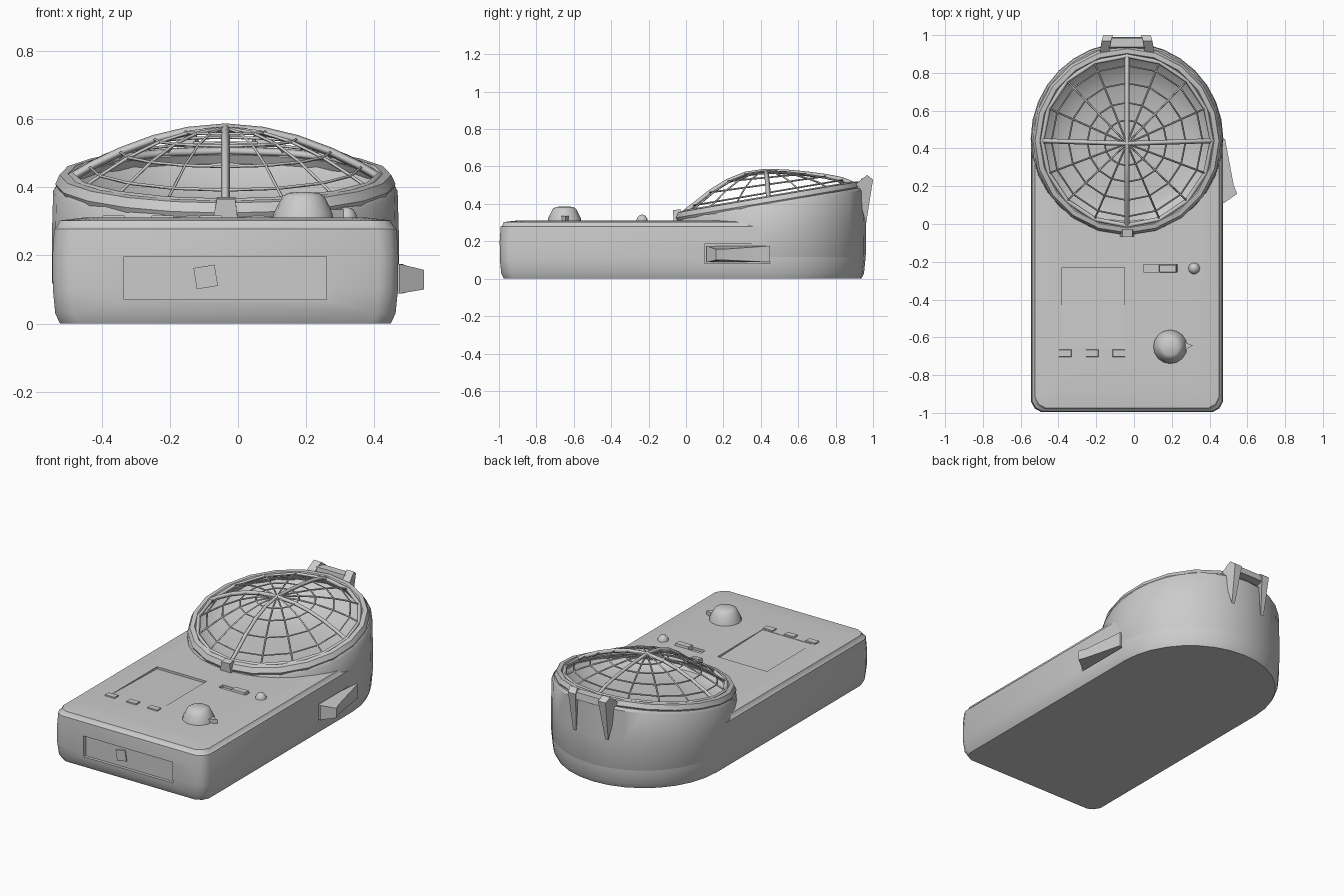
import bpy, bmesh, math
from mathutils import Vector

if "Cube" in bpy.data.objects:
    bpy.data.objects.remove(bpy.data.objects["Cube"])

CX, CY, R, TILT = -0.037, 0.452, 0.508, 0.17   # bowl centre, radius, rim slope
RIM_Y = 0.441                                  # centre of rim collar and cage

grey = bpy.data.materials.new("plain grey")
grey.diffuse_color = (0.6, 0.6, 0.6, 1)
grey.use_nodes = True
grey.node_tree.nodes["Principled BSDF"].inputs["Base Color"].default_value = grey.diffuse_color


def activate(ob):
    bpy.ops.object.select_all(action='DESELECT')
    ob.select_set(True)
    bpy.context.view_layer.objects.active = ob


def finish(name, bm, angle=35):
    bmesh.ops.recalc_face_normals(bm, faces=bm.faces)
    me = bpy.data.meshes.new(name)
    bm.to_mesh(me)
    bm.free()
    me.materials.append(grey)
    ob = bpy.data.objects.new(name, me)
    bpy.context.collection.objects.link(ob)
    activate(ob)
    bpy.ops.object.shade_smooth_by_angle(angle=math.radians(angle))
    return ob


def loft(name, loops, cap=True, closed=False, angle=35):
    """Skin a list of equal length point loops."""
    bm = bmesh.new()
    rows = [[bm.verts.new(p) for p in lp] for lp in loops]
    n = len(rows[0])
    pairs = list(zip(rows, rows[1:])) + ([(rows[-1], rows[0])] if closed else [])
    for a, b in pairs:
        for i in range(n):
            j = (i + 1) % n
            bm.faces.new((a[i], a[j], b[j], b[i]))
    if cap and not closed:
        bm.faces.new(rows[0])
        bm.faces.new(rows[-1])
    return finish(name, bm, angle)


def box(name, x, y, z, top=0.0):
    """Box from ranges, with its top inset."""
    def ring(h, t):
        return [(x[0]+t, y[0]+t, h), (x[1]-t, y[0]+t, h), (x[1]-t, y[1]-t, h), (x[0]+t, y[1]-t, h)]
    return loft(name, [ring(z[0], 0), ring(z[1], top)])


def cut(target, cutter):
    cutter.hide_render = True
    m = target.modifiers.new("cut", 'BOOLEAN')
    m.operation, m.solver, m.object = 'DIFFERENCE', 'EXACT', cutter
    activate(target)
    bpy.ops.object.modifier_apply(modifier=m.name)
    bpy.data.objects.remove(cutter)


def outline(z, inset):
    """Rounded back, chamfered front corners."""
    r, f, c = R - inset, -0.996 + inset, 0.055
    pts = [(CX + r*math.cos(math.pi*i/16), CY + r*math.sin(math.pi*i/16), z) for i in range(17)]
    pts += [(CX-r, f+c, z), (CX-r+c*.35, f+c*.35, z), (CX-r+c, f, z),
            (CX+r-c, f, z), (CX+r-c*.35, f+c*.35, z), (CX+r, f+c, z)]
    return pts


# Body with its recesses
body = loft("body", [outline(0, .022), outline(.03, .008), outline(.1, .001), outline(.2, 0), outline(.278, .005),
                     outline(.284, .014), outline(.303, .022), outline(.311, .09)])
cut(body, loft("bowl_cutter", [[(CX + .47*math.cos(a*math.tau/32), CY + .47*math.sin(a*math.tau/32), z)
                                for a in range(32)] for z in (.16, .5)]))
cut(body, loft("screen_cutter", [
    [(-.38, -.66, .309), (-.05, -.66, .309), (-.05, -.23, .298), (-.38, -.23, .298)],
    [(-.38, -.66, .4), (-.05, -.66, .4), (-.05, -.23, .4), (-.38, -.23, .4)]]))
cut(body, box("slot_cutter", (.05, .23), (-.255, -.215), (.296, .4)))
cut(body, box("front_cutter", (-.335, .26), (-1.1, -.974), (.07, .197)))
cut(body, box("side_cutter", (.452, .7), (.1, .45), (.08, .185)))
bpy.ops.object.shade_smooth_by_angle(angle=math.radians(35))


def ring(r, z, tilt, n=32, cy=CY):
    pts = []
    for i in range(n):
        a = math.tau*i/n
        y = r*math.sin(a)
        pts.append((CX + r*math.cos(a), cy + y, z + tilt*TILT*y))
    return pts


# Bowl wall with a dish whose floor lies flatter than the rim
loft("bowl", [ring(.48, .05, 0), ring(R + .001, .12, 0), ring(R + .002, .25, .5), ring(.506, .39, 1),
              ring(.496, .405, 1), ring(.455, .405, 1), ring(.438, .385, 1), ring(.36, .345, .75),
              ring(.27, .325, .4), ring(.06, .315, .3)])

# Faceted rim collar
loft("rim_collar", [ring(r, z, 1, 20, RIM_Y) for r, z in
                    ((.488, .385), (.500, .41), (.487, .437), (.462, .44), (.445, .42), (.46, .392))],
     closed=True, angle=25)


# Wire cage
def cage_point(r, a):
    y = r*math.sin(a)
    t = r/.455
    return Vector((CX + r*math.cos(a), RIM_Y - .015*(1 - t) + y,
                   .428 + .147*(1 - t**1.9) + TILT*y*min(1, t*1.2)))


def wires(name, paths, radius, cyclic=False):
    cu = bpy.data.curves.new(name, 'CURVE')
    cu.dimensions = '3D'
    cu.bevel_depth, cu.bevel_resolution, cu.use_fill_caps = radius, 0, True
    for path in paths:
        sp = cu.splines.new('POLY')
        sp.points.add(len(path) - 1)
        for p, co in zip(sp.points, path):
            p.co = (*co, 1)
        sp.use_cyclic_u = cyclic
    cu.materials.append(grey)
    ob = bpy.data.objects.new(name, cu)
    bpy.context.collection.objects.link(ob)
    activate(ob)
    bpy.ops.object.convert(target='MESH')


radii = (0.0, .11, .21, .31, .39, .46)
wires("cage_ribs", [[cage_point(r, k*math.pi/2) for r in radii] for k in range(4)], .013)
wires("cage_spokes", [[cage_point(r, k*math.tau/16) for r in radii] for k in range(16) if k % 4], .005)
wires("cage_rings", [[cage_point(r, k*math.tau/16) for k in range(16)] for r in (.12, .21, .31, .4)], .0045, True)
wires("cage_edge", [[cage_point(.45, k*math.tau/16) for k in range(16)]], .013, True)


def lathe(name, x, y, profile, n=16):
    loft(name, [[(x + r*math.cos(math.tau*i/n), y + r*math.sin(math.tau*i/n), z) for i in range(n)]
                for r, z in profile], angle=50)


# Deck controls
lathe("knob", .192, -.65, [(.092, .295), (.087, .325), (.073, .352), (.062, .374), (.045, .384), (.005, .387)])
loft("knob_pointer", [[(.24, -.685, z), (.312, -.643, z), (.24, -.615, z)] for z in (.30, .335)])
lathe("small_button", .318, -.235, [(.032, .295), (.03, .32), (.02, .336), (.004, .342)], 10)
box("slider", (.13, .228), (-.26, -.212), (.29, .323), .006)
for i, x in enumerate((-.40, -.257, -.115)):
    box(f"key_{i + 1}", (x, x + .07), (-.705, -.663), (.295, .318), .003)

# Front latch and panel badge
loft("front_latch", [[(-.075, -.065, .30), (0, -.065, .30), (0, -.02, .30), (-.075, -.02, .30)],
                     [(-.062, -.07, .366), (-.008, -.07, .366), (-.008, -.03, .372), (-.062, -.03, .372)]])
c, s = .031, .005
loft("panel_badge", [[(-.095 + u*c - v*s, y, .137 + v*c + u*s)
                      for u, v in ((-1, -1), (1, -1), (1, 1), (-1, 1))] for y in (-.97, -.981)])

# Side clip
loft("side_clip", [[(.44, .45, z0), (.482, .45, z0), (.528, .205, z1), (.546, .16, z1), (.475, .11, z0), (.44, .11, z0)]
                   for z0, z1 in ((.088, .1), (.175, .158))])

# Rear hinge with tapering fins splayed towards the bowl
for side, name in ((-1, "hinge_fin_left"), (1, "hinge_fin_right")):
    loft(name, [[(CX + side*(x + w), .90, .50), (CX + side*(x - .01 + w), .968, .555),
                 (CX + side*(x - .02 + w), 1.0, .53), (CX + side*(x - .01 + w*.4), .962, .29),
                 (CX + side*(x + w*.6), .935, .40)] for x, w in ((.115, -.02), (.115, .03))])
box("hinge_bar", (CX - .1, CX + .1), (.93, .99), (.495, .535), .006)
